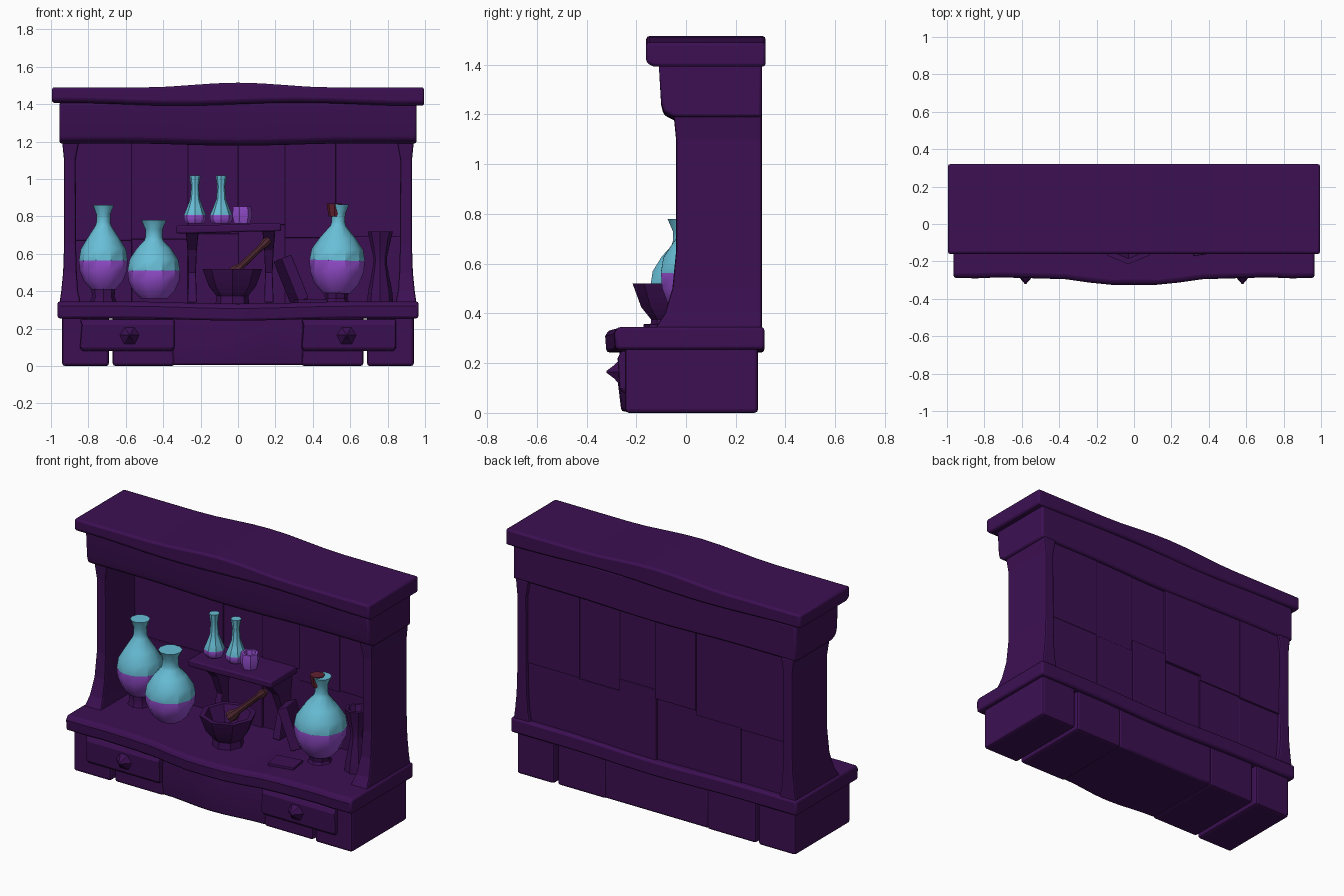
import bpy, bmesh, math, random
from mathutils import Matrix, Vector

if "Cube" in bpy.data.objects:
    bpy.data.objects.remove(bpy.data.objects["Cube"])
random.seed(4)

def mat(name, r, g, b):
    m = bpy.data.materials.new(name)
    m.diffuse_color = (r, g, b, 1)
    m.use_nodes = True
    m.node_tree.nodes["Principled BSDF"].inputs["Base Color"].default_value = m.diffuse_color
    return m

WOOD = mat("dark purple wood", .045, .005, .085)
GLASS = mat("cyan glass", .14, .52, .68)
LIQUID = mat("violet liquid", .30, .075, .62)
BROWN = mat("brown pestle", .075, .02, .03)
CORK = mat("red cork", .12, .015, .03)

def finish(name, bm, mats, bevel=0, smooth=None):
    bmesh.ops.recalc_face_normals(bm, faces=bm.faces)
    me = bpy.data.meshes.new(name)
    bm.to_mesh(me)
    bm.free()
    for m in mats:
        me.materials.append(m)
    ob = bpy.data.objects.new(name, me)
    bpy.context.collection.objects.link(ob)
    if bevel:
        mod = ob.modifiers.new("edge", "BEVEL")
        mod.width, mod.segments = bevel, 2
        mod.limit_method, mod.angle_limit = "ANGLE", math.radians(40)
    if smooth:
        bpy.ops.object.select_all(action="DESELECT")
        ob.select_set(True)
        bpy.context.view_layer.objects.active = ob
        bpy.ops.object.shade_smooth_by_angle(angle=math.radians(smooth))
    return ob

def skin(bm, rings):
    """Join equal closed loops of points and cap both ends."""
    vs = [[bm.verts.new(p) for p in r] for r in rings]
    n = len(vs[0])
    for a, b in zip(vs, vs[1:]):
        for i in range(n):
            bm.faces.new((a[i], a[(i + 1) % n], b[(i + 1) % n], b[i]))
    bm.faces.new(vs[0])
    bm.faces.new(vs[-1])

def run(name, profile, half, warp, bevel=.012, steps=16):
    """Sweep a (y, z) profile along x, with a gentle wobble."""
    bm = bmesh.new()
    xs = [-half + 2 * half * i / steps for i in range(steps + 1)]
    skin(bm, [[(x, *warp(x, y, z)) for y, z in profile] for x in xs])
    return finish(name, bm, [WOOD], bevel, 30)

def stack(name, sections, bevel=.01, mats=(WOOD,), turn=None):
    """Loft through rectangles given as (z, x0, x1, y0, y1)."""
    bm = bmesh.new()
    skin(bm, [[(a, c, z), (b, c, z), (b, d, z), (a, d, z)] for z, a, b, c, d in sections])
    if turn:
        bm.transform(turn)
    return finish(name, bm, mats, bevel)

def box(name, x0, x1, y0, y1, z0, z1, bevel=.01):
    return stack(name, [(z0, x0, x1, y0, y1), (z1, x0, x1, y0, y1)], bevel)

def lathe(name, at, prof, sides=10, mats=(WOOD,), level=None, smooth=35, turn=None):
    """Turn an (r, z) profile; faces under the level take the second colour."""
    bm = bmesh.new()
    skin(bm, [[(r * math.cos(2 * math.pi * i / sides), r * math.sin(2 * math.pi * i / sides), z)
               for i in range(sides)] for r, z in prof])
    if level is not None:
        for f in bm.faces:
            f.material_index = int(f.calc_center_median().z < level)
    bm.transform(Matrix.Translation(at) @ (turn or Matrix()))
    return finish(name, bm, mats, 0, smooth)

def bump(x, w):
    return math.cos(math.pi * x / (2 * w)) ** 2 if abs(x) < w else 0

# crown, frieze and counter
run("crown", [(-.16, 1.415), (-.13, 1.4), (.32, 1.4), (.32, 1.49), (-.16, 1.49)], .995,
    lambda x, y, z: (y, z + (.025 * bump(x, .5) if z > 1.45 else .008 * math.sin(5 * x))))
run("frieze", [(-.05, 1.19), (.305, 1.19), (.305, 1.41), (-.11, 1.41), (-.1, 1.25), (-.09, 1.21)], .955,
    lambda x, y, z: (y, z - (.012 * bump(x, .6) if z < 1.3 else 0)))
run("counter", [(-.28, .255), (.315, .255), (.315, .345), (-.27, .345), (-.285, .32)], .965,
    lambda x, y, z: (y - (.04 * bump(x, .55) + .006 * math.sin(9 * x) ** 2 if y < 0 else 0),
                     z - .012 * bump(x, .6)))

# base cabinet: two end blocks and a bowed middle
for s, side in ((-1, "left"), (1, "right")):
    a, b = sorted((s * .69, s * .94))
    box(side + "_base_block", a, b, -.245, .29, 0, .27, .015)
    a, b = sorted((s * .34, s * .67))
    box(side + "_base_inner", a, b, -.235, .285, 0, .27, .015)
    # drawer front with a raised centre
    a, b = sorted((s * .34, s * .845))
    stack(side + "_drawer", [(.08, a + .01, b - .01, -.255, -.1), (.1, a, b, -.268, -.1),
                             (.22, a + .01, b, -.275, -.1), (.25, a, b, -.26, -.1)], .01)
    lathe(side + "_drawer_knob", (s * .58, -.265, .165), [(.06, 0), (.03, .025), (.004, .055)], 6,
          turn=Matrix.Rotation(math.pi / 2, 4, "X"))
run("base_middle", [(-.23, .005), (.285, .005), (.285, .27), (-.235, .27), (-.245, .13)], .35,
    lambda x, y, z: (y - (.03 * bump(x, .35) if y < 0 else 0), z), steps=8)

# flared side posts
for s, side in ((-1, "left"), (1, "right")):
    secs = []
    for z, i, o, f in ((.33, .84, .955, -.13), (.4, .855, .945, -.085), (.5, .862, .935, -.055),
                       (.65, .866, .93, -.04), (1.1, .868, .93, -.04), (1.2, .85, .94, -.05)):
        a, b = sorted((s * i, s * o))
        secs.append((z, a, b, f, .305))
    stack(side + "_post", secs, .01)

# plank back wall
edges = [-.875, -.57, -.27, 0, .25, .52, .875]
for k, (a, b) in enumerate(zip(edges, edges[1:])):
    o = random.uniform(-.008, .008)
    split = random.uniform(.66, .78)
    box("back_plank_low_%d" % k, a, b + .003, .235 + o, .283 + o, .3, split, .005)
    box("back_plank_high_%d" % k, a, b + .003, .238 - o, .285 - o, split - .002, 1.25, .005)

# small shelf with brackets
run("shelf", [(-.01, .715), (.25, .715), (.25, .757), (-.01, .757)], .28,
    lambda x, y, z: (y, z + .006 * math.sin(6 * x)), .008, 6).location.x = -.05
for x, side in ((-.245, "left"), (.165, "right")):
    stack(side + "_bracket", [(.34, x - .025, x + .025, .13, .25), (.5, x - .02, x + .02, .17, .25),
                              (.62, x - .025, x + .025, .12, .25), (.725, x - .035, x + .035, .02, .25)], .006)

# big flasks: body radius, foot, liquid level, widest, neck, lip heights
def flask(name, x, y, r, foot, level, neck, top, nr, lean=0):
    h = level - foot
    prof = [(r * .5, 0), (r * .8, h * .28), (r * .97, h * .65), (r, h), (r * .93, h + .06),
            (r * .65, h + .12), (nr * 1.15, neck - foot - .02), (nr, neck - foot),
            (nr, top - foot - .05), (nr * 1.5, top - foot)]
    lathe(name, (x, y, foot), prof, 10, (GLASS, LIQUID), h, 35, Matrix.Rotation(lean, 4, "Y"))

flask("left_flask", -.72, .085, .13, .41, .565, .77, .86, .037)
flask("middle_flask", -.45, -.01, .14, .36, .51, .69, .78, .045)
flask("right_flask", .525, .04, .148, .39, .565, .77, .865, .036, .03)
lathe("flask_cork", (.515, .03, .8), [(.03, 0), (.042, .07)], 8, (CORK,))
for x, y, h in ((-.72, .085, .07), (.525, .04, .05)):
    lathe("flask_stand", (x, y, .335), [(.075, 0), (.06, h * .5), (.065, h + .015)], 8)

# slim bottles and a cup on the shelf
for x, y, name in ((-.23, .1, "left_bottle"), (-.09, .11, "right_bottle")):
    lathe(name, (x, y, .762), [(.045, 0), (.06, .02), (.06, .045), (.045, .08), (.026, .13),
                              (.021, .2), (.03, .258)], 8, (GLASS, LIQUID), .045)
lathe("violet_cup", (.02, .085, .762), [(.045, 0), (.056, .045), (.05, .09), (.035, .09), (.03, .06)], 7, (LIQUID,))

# mortar and pestle
lathe("mortar", (-.03, -.055, .335), [(.09, 0), (.085, .04), (.125, .09), (.16, .185), (.13, .185),
                                     (.09, .09)], 8, smooth=25)
d = Vector((.2, .07, .19))
lathe("pestle", (-.03, -.04, .49), [(.03, 0), (.034, .025), (.018, .07), (.017, .22), (.026, .25), (.018, .28)], 8,
      (BROWN,), turn=d.to_track_quat("Z", "Y").to_matrix().to_4x4())

# leaning book, flat book and goblet
stack("leaning_book", [(0, -.03, .03, -.08, .08), (.25, -.03, .03, -.08, .08)], .005,
      turn=Matrix.Translation((.33, .13, .345)) @ Matrix.Rotation(-.38, 4, "Y") @ Matrix.Rotation(.3, 4, "Z"))
stack("flat_book", [(0, -.08, .08, -.06, .06), (.022, -.08, .08, -.06, .06)], .004,
      turn=Matrix.Translation((.39, -.1, .335)) @ Matrix.Rotation(.15, 4, "Z"))
lathe("goblet", (.76, .06, .335), [(.07, 0), (.065, .06), (.038, .2), (.035, .24), (.055, .33), (.068, .385),
                                  (.05, .385), (.02, .3)], 8)
